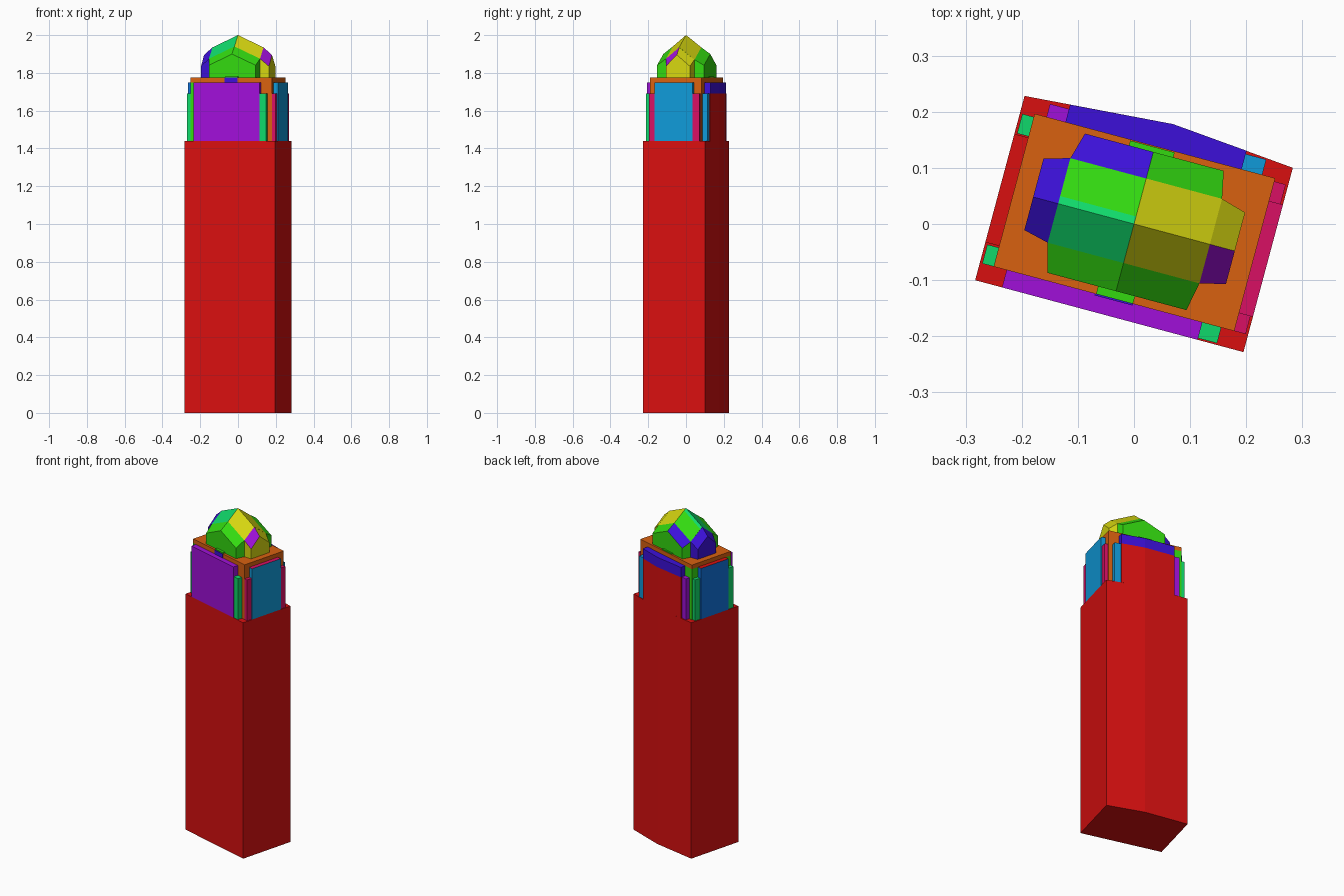
import bpy, bmesh, math
from mathutils import Matrix

cube = bpy.data.objects.get("Cube")
if cube:
    bpy.data.objects.remove(cube, do_unlink=True)

TURN = Matrix.Rotation(math.radians(-15), 4, 'Z')   # whole building is turned on its plot
PALETTE = {
    "red": (217, 16, 16), "orange": (217, 97, 16), "yellow": (214, 214, 16),
    "green": (51, 217, 16), "emerald": (16, 217, 107), "sky": (16, 154, 217),
    "azure": (16, 112, 217), "indigo": (60, 16, 217), "purple": (160, 16, 217),
    "magenta": (217, 16, 100),
}


def linear(c):
    c /= 255
    return c / 12.92 if c <= 0.04045 else ((c + 0.055) / 1.055) ** 2.4


MATS = {}
for name, rgb in PALETTE.items():
    m = bpy.data.materials.new(name)
    m.use_nodes = True
    col = tuple(linear(c) for c in rgb) + (1,)
    m.diffuse_color = col
    m.node_tree.nodes["Principled BSDF"].inputs["Base Color"].default_value = col
    MATS[name] = m


def finish(name, bm, colours):
    bmesh.ops.recalc_face_normals(bm, faces=bm.faces)
    bm.transform(TURN)
    me = bpy.data.meshes.new(name)
    bm.to_mesh(me)
    bm.free()
    for c in colours:
        me.materials.append(MATS[c])
    ob = bpy.data.objects.new(name, me)
    bpy.context.collection.objects.link(ob)
    return ob


def prism(name, outline, z0, z1, colour, top=None):
    """Upright prism; the top face may have its own colour."""
    bm = bmesh.new()
    lo = [bm.verts.new((u, v, z0)) for u, v in outline]
    hi = [bm.verts.new((u, v, z1)) for u, v in outline]
    bm.faces.new(lo[::-1])
    cap = bm.faces.new(hi)
    n = len(lo)
    for i in range(n):
        j = (i + 1) % n
        bm.faces.new((lo[i], lo[j], hi[j], hi[i]))
    if top:
        cap.material_index = 1
    return finish(name, bm, [colour] + ([top] if top else []))


def box(name, u0, u1, v0, v1, z0, z1, colour, top=None):
    return prism(name, [(u0, v0), (u1, v0), (u1, v1), (u0, v1)], z0, z1, colour, top)


def roof_block(name, rows, tiles, wall):
    """Grid of roof points with walls down to the slab; tiles gives a colour per quad."""
    bm = bmesh.new()
    top = [[bm.verts.new(p) for p in r] for r in rows]
    colours = [wall] + sorted({c for r in tiles for c in r} - {wall})
    for i, line in enumerate(tiles):
        for j, c in enumerate(line):
            f = bm.faces.new((top[i][j], top[i][j + 1], top[i + 1][j + 1], top[i + 1][j]))
            f.material_index = colours.index(c)
    rim = (top[0] + [r[-1] for r in top[1:]] + top[-1][-2::-1]
           + [r[0] for r in top[-2:0:-1]])
    low = [bm.verts.new((v.co.x, v.co.y, SLAB)) for v in rim]
    for i in range(len(rim)):
        j = (i + 1) % len(rim)
        bm.faces.new((rim[i], rim[j], low[j], low[i]))
    bm.faces.new(low)
    return finish(name, bm, colours)


BASE, MID, EAVE, SLAB = 1.44, 1.69, 1.75, 1.775
W, D = 0.2475, 0.17

# Tall shaft with a slightly bowed back
prism("tower_shaft", [(-W, -D), (W, -D), (W, D), (0.021, 0.19), (-W, D)], 0, BASE, "red")

# Core and roof slab
box("core_right", 0, 0.222, -0.138, 0.144, BASE, EAVE, "orange")
box("core_left", -0.222, 0, -0.138, 0.144, BASE, EAVE, "green")
box("roof_slab", -0.222, 0.222, -0.138, 0.144, EAVE, SLAB, "orange")

# Front, right and left panels
box("front_panel", -0.198, 0.163, -D, -0.138, BASE, EAVE, "purple")
box("left_panel", 0.222, W, -0.105, 0.102, BASE, EAVE, "sky", "magenta")
box("right_panel", -W, -0.222, -0.10, 0.10, BASE, EAVE, "azure", "red")

# Back wall follows the bowed shaft, with a coloured lintel
back = [(-0.165, 0.144), (0.16, 0.144), (0.16, 0.178), (0.021, 0.19), (-0.165, 0.176)]
prism("back_wall", back, BASE, MID, "red")
prism("back_lintel", back, MID, EAVE, "indigo")

# Corner posts beside the panels
box("front_post", 0.163, 0.198, -0.167, -0.138, BASE, MID, "emerald")
box("back_left_post", 0.16, 0.198, 0.144, 0.172, BASE, MID, "sky")
box("back_right_post", -0.2, -0.165, 0.144, 0.168, BASE, MID, "purple")
for tag, v0, v1 in (("front", -0.138, -0.103), ("back", 0.102, 0.138)):
    box("right_post_" + tag, -0.243, -0.222, v0, v1, BASE, MID, "emerald")
    box("left_post_" + tag, 0.222, 0.243, v0, v1, BASE, MID, "magenta")

# Faceted dome: shallow centre
U, VF, VB = 0.14, -0.072, 0.084
centre = [[(-U, v, z - 0.065), (0, v, z), (U, v, z - 0.065)]
          for v, z in ((VF, 1.94), (0, 2.0), (0.014, 1.99), (VB, 1.935))]
roof_block("dome_centre", centre,
           [["emerald", "yellow"], ["emerald", "yellow"], ["green", "yellow"]], "green")

# Steeper gabled arms on the four sides
for tag, inner, v, tiles in (("front", centre[0], -0.124, ["green", "green"]),
                             ("back", centre[-1], 0.133, ["indigo", "green"])):
    outer = [(-0.126, v, 1.84), (0, v, 1.9), (0.13, v, 1.84)]
    roof_block("dome_arm_" + tag, [inner, outer], [tiles], "green")
for tag, s, tiles, wall in (("left", 1, ["purple", "yellow"], "yellow"),
                            ("right", -1, ["indigo", "indigo"], "indigo")):
    inner = [(s * U, VF, 1.875), (s * U, 0, 1.935), (s * U, VB, 1.87)]
    outer = [(s * 0.186, -0.061, 1.835), (s * 0.186, 0, 1.895), (s * 0.186, 0.071, 1.835)]
    roof_block("dome_arm_" + tag, [inner, outer], [tiles], wall)

# Small sills at the foot of the dome
box("front_sill", -0.033, 0.035, -0.138, -0.12, SLAB, 1.782, "green")
box("back_sill", -0.045, 0.037, 0.128, 0.142, SLAB, 1.782, "green")
box("front_sill_plate", -0.035, 0.035, -0.141, -0.137, EAVE, SLAB, "indigo")
